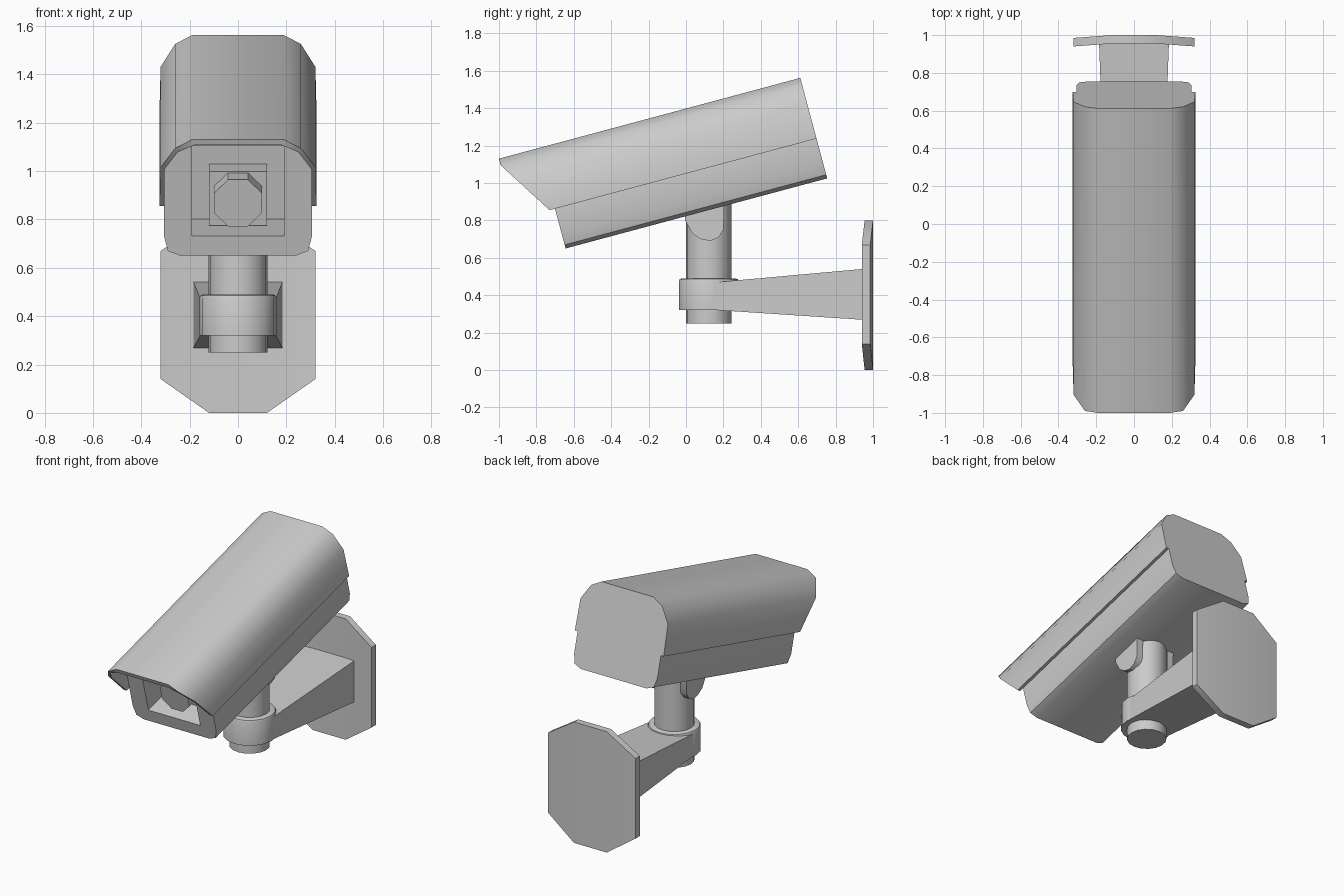
import bpy, bmesh, math
from mathutils import Matrix, Vector

cube = bpy.data.objects.get("Cube")
if cube:
    bpy.data.objects.remove(cube, do_unlink=True)

grey = bpy.data.materials.new("plain grey")
grey.use_nodes = True
GREY = (0.6, 0.6, 0.6, 1)
grey.diffuse_color = GREY
grey.node_tree.nodes["Principled BSDF"].inputs["Base Color"].default_value = GREY

# Housing frame: origin at its lower back edge, nose tipped down
TILT = Matrix.Translation((0, 0.755, 1.025)) @ Matrix.Rotation(math.radians(15), 4, 'X')


def finish(name, bm, matrix=None, smooth=0):
    bmesh.ops.recalc_face_normals(bm, faces=bm.faces)
    mesh = bpy.data.meshes.new(name)
    bm.to_mesh(mesh)
    bm.free()
    if matrix:
        mesh.transform(matrix)
    obj = bpy.data.objects.new(name, mesh)
    bpy.context.collection.objects.link(obj)
    mesh.materials.append(grey)
    if smooth:
        bpy.ops.object.select_all(action='DESELECT')
        obj.select_set(True)
        bpy.context.view_layer.objects.active = obj
        bpy.ops.object.shade_smooth_by_angle(angle=math.radians(smooth))
    return obj


def loft(name, start, end, matrix=None, smooth=0):
    """Solid between two matching loops of points."""
    bm = bmesh.new()
    a = [bm.verts.new(p) for p in start]
    b = [bm.verts.new(p) for p in end]
    for i in range(len(a)):
        j = (i + 1) % len(a)
        bm.faces.new((a[i], a[j], b[j], b[i]))
    bm.faces.new(a)
    bm.faces.new(b)
    return finish(name, bm, matrix, smooth)


def box(name, x, y, z, matrix=None):
    rect = [(x[0], z[0]), (x[1], z[0]), (x[1], z[1]), (x[0], z[1])]
    return loft(name, [(p, y[0], q) for p, q in rect],
                [(p, y[1], q) for p, q in rect], matrix)


def mirrored(half):
    return half + [(-x, z) for x, z in reversed(half)]


def cylinder(name, radius, z0, z1, sides, bevel=0, matrix=None):
    bm = bmesh.new()
    bmesh.ops.create_cone(bm, cap_ends=True, segments=sides, radius1=radius,
                          radius2=radius, depth=z1 - z0)
    bmesh.ops.translate(bm, verts=bm.verts, vec=(0, 0, (z0 + z1) / 2))
    if bevel:
        rim = [e for e in bm.edges if all(v.co.z > z1 - 0.001 for v in e.verts)]
        bmesh.ops.bevel(bm, geom=rim, offset=bevel, segments=2, profile=0.5, affect='EDGES')
    return finish(name, bm, matrix, 35)


# Main housing, with a window recess cut in its nose
section = mirrored([(0.24, 0), (0.29, 0.02), (0.305, 0.08), (0.305, 0.41),
                    (0.25, 0.50), (0.18, 0.535)])
housing = loft("housing", [(x, -1.448, z) for x, z in section],
               [(x, 0, z) for x, z in section], TILT, 35)
cutter = box("window_cutter", (-0.19, 0.19), (-1.6, -1.18), (0.085, 0.47), TILT)
cutter.hide_render = True
cutter.hide_viewport = True
cut = housing.modifiers.new("window", 'BOOLEAN')
cut.object = cutter
cut.solver = 'EXACT'

# Sun hood: thin shell with a slanted front edge
outer = mirrored([(0.325, 0.22), (0.32, 0.42), (0.26, 0.518), (0.19, 0.556)])
inner = mirrored([(0.304, 0.22), (0.304, 0.41), (0.249, 0.498), (0.18, 0.532)])


def front_y(z):
    return max(-1.668, -1.478 - (z - 0.22) * 0.635)


bm = bmesh.new()
rings = []
for loop in (outer, inner):
    for back in (False, True):
        rings.append([bm.verts.new((x, 0 if back else front_y(z), z)) for x, z in loop])
of, ob, nf, nb = rings
for i in range(len(outer) - 1):
    for p, q in ((of, ob), (nf, nb), (of, nf), (ob, nb)):
        bm.faces.new((p[i], p[i + 1], q[i + 1], q[i]))
for i in (0, -1):
    bm.faces.new((of[i], ob[i], nb[i], nf[i]))
finish("sun_hood", bm, TILT, 35)

# Camera block and lens inside the window
box("camera_block", (-0.12, 0.12), (-1.30, -1.17), (0.09, 0.32), TILT)
lens_pose = TILT @ Matrix.Translation((0, 0, 0.215)) @ Matrix.Rotation(math.pi / 2, 4, 'X')
cylinder("lens", 0.108, 1.17, 1.41, 8, 0,
         lens_pose @ Matrix.Rotation(math.pi / 8, 4, 'Z'))

# Post and collar
post = Matrix.Translation((0, 0.122, 0))
cylinder("post", 0.122, 0.25, 0.90, 16, 0, post)
cylinder("collar", 0.16, 0.32, 0.49, 16, 0.015, post)

# Rounded hinge ears either side of the post
ear = [(-0.005, 0.86), (-0.005, 0.80), (0.035, 0.73), (0.08, 0.70), (0.13, 0.69),
       (0.175, 0.71), (0.20, 0.75), (0.205, 0.90)]
for side, label in ((1, "left"), (-1, "right")):
    loft(label + "_hinge_ear", [(side * 0.10, y, z) for y, z in ear],
         [(side * 0.145, y, z) for y, z in ear], None, 35)

# Tapered arm
def arm_end(x, y, z0, z1):
    return [(-x, y, z0), (x, y, z0), (x, y, z1), (-x, y, z1)]


loft("arm", arm_end(0.155, 0.14, 0.322, 0.468), arm_end(0.185, 0.96, 0.268, 0.542))

# Eight-sided wall plate, its side edges set slightly forward
bm = bmesh.new()
columns = ((-0.32, 0.14, 0.67, 0.94, 0.985), (-0.12, 0, 0.80, 0.955, 1.0),
           (0.12, 0, 0.80, 0.955, 1.0), (0.32, 0.14, 0.67, 0.94, 0.985))
loops = [[bm.verts.new((x, y, z)) for y, z in ((f, lo), (f, hi), (b, hi), (b, lo))]
         for x, lo, hi, f, b in columns]
for p, q in zip(loops, loops[1:]):
    for i in range(4):
        j = (i + 1) % 4
        bm.faces.new((p[i], p[j], q[j], q[i]))
bm.faces.new(loops[0])
bm.faces.new(loops[-1])
finish("wall_plate", bm, None, 35)
